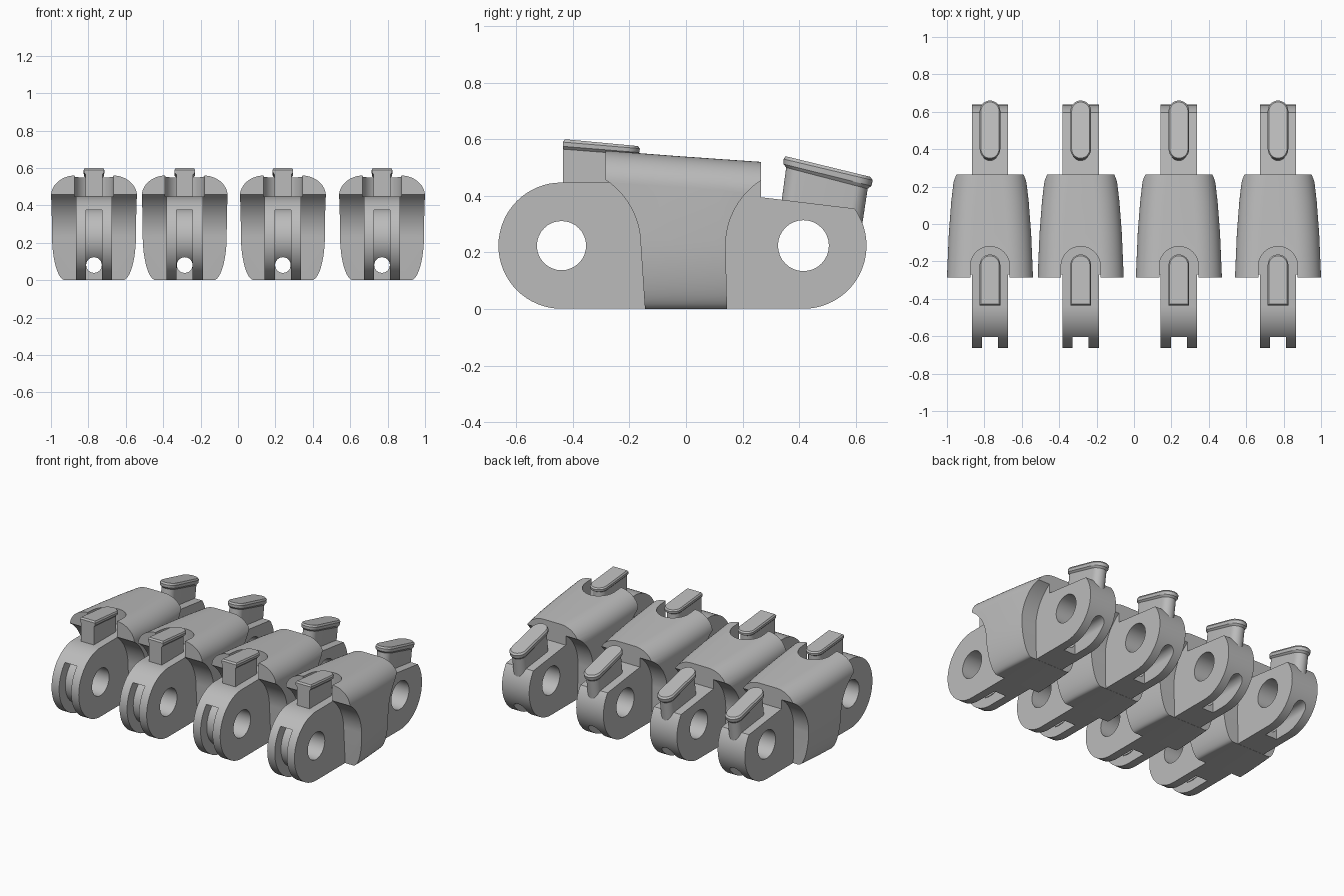
import bpy, bmesh
from math import cos, sin, pi, radians
from mathutils import Vector

cube = bpy.data.objects.get("Cube")
if cube:
    bpy.data.objects.remove(cube, do_unlink=True)

grey = bpy.data.materials.new("plain grey")
grey.use_nodes = True
COLOUR = (0.5, 0.5, 0.5, 1)
grey.diffuse_color = COLOUR
grey.node_tree.nodes["Principled BSDF"].inputs["Base Color"].default_value = COLOUR


def loft(name, rings):
    """Solid through a list of closed rings with equal point counts."""
    bm = bmesh.new()
    loops = [[bm.verts.new(p) for p in ring] for ring in rings]
    n = len(loops[0])
    for a, b in zip(loops, loops[1:]):
        for i in range(n):
            j = (i + 1) % n
            bm.faces.new((a[i], a[j], b[j], b[i]))
    bm.faces.new(loops[0][::-1])
    bm.faces.new(loops[-1])
    bmesh.ops.recalc_face_normals(bm, faces=bm.faces[:])
    mesh = bpy.data.meshes.new(name)
    bm.to_mesh(mesh)
    bm.free()
    mesh.materials.append(grey)
    obj = bpy.data.objects.new(name, mesh)
    bpy.context.collection.objects.link(obj)
    return obj


def arc(cy, cz, r, start, end, n=32):
    angles = [radians(start + (end - start) * i / n) for i in range(n + 1)]
    return [(cy + r * cos(a), cz + r * sin(a)) for a in angles]


def side_prism(name, profile, half):
    """Extrude a (y, z) profile across x."""
    return loft(name, [[(x, y, z) for y, z in profile] for x in (-half, half)])


def box(name, half, y0, y1, z0, z1):
    return side_prism(name, [(y0, z0), (y1, z0), (y1, z1), (y0, z1)], half)


def tab_ring(hw, y0, y1, z0, z1, round_front):
    """Sloped outline of a tab with rounded ends."""
    pts = arc(0, y1 - hw, hw, 0, 180, 16)
    pts += arc(0, y0 + hw, hw, 180, 360, 16) if round_front else [(-hw, y0), (hw, y0)]
    return [(x, y, z0 + (z1 - z0) * (y - y0) / (y1 - y0)) for x, y in pts]


def combine(base, other, operation):
    """Apply a boolean and drop the second solid."""
    mod = base.modifiers.new("join", "BOOLEAN")
    mod.object, mod.operation, mod.solver = other, operation, "EXACT"
    graph = bpy.context.evaluated_depsgraph_get()
    mesh = bpy.data.meshes.new_from_object(base.evaluated_get(graph))
    base.modifiers.clear()
    base.data = mesh
    bpy.data.objects.remove(other, do_unlink=True)


FRONT, REAR, AXIS, R = -0.44, 0.415, 0.224, 0.223


# Rounded, tapering shell
def shell_ring(y, half, top):
    right = []
    for i in range(13):
        a = -pi / 2 + pi / 2 * i / 12
        right.append((half - 0.07 + 0.07 * cos(a), 0.24 + 0.24 * sin(a)))
    for i in range(13):
        a = pi / 2 * i / 12
        right.append((half - 0.13 + 0.13 * cos(a), top - 0.11 + 0.11 * sin(a)))
    return [(x, y, z) for x, z in right] + [(-x, y, z) for x, z in reversed(right)]


bone = loft("finger_segment", [shell_ring(-0.285, 0.23, 0.56),
                               shell_ring(-0.05, 0.22, 0.542),
                               shell_ring(0.12, 0.207, 0.53),
                               shell_ring(0.265, 0.19, 0.52)])

# Clearance for the neighbouring knuckles
front_clear = [(-0.145, -0.05), (-0.145, 0)] + arc(FRONT, AXIS, 0.28, 0, 90) + [(-0.9, 0.504), (-0.9, -0.05)]
rear_clear = [(0.145, -0.05), (0.145, 0)] + arc(REAR, AXIS, 0.275, 180, 90) + [(0.9, 0.499), (0.9, -0.05)]
for profile in (front_clear, rear_clear):
    combine(bone, side_prism("clearance", profile, 0.4), "DIFFERENCE")

# Central tongue with both hinge knuckles
tongue = (arc(FRONT, AXIS, R, 90, 270) + arc(REAR, AXIS, R, -90, 36)
          + [(0.265, 0.395), (0.265, 0.48), (-0.1, 0.447)])
combine(bone, side_prism("tongue", tongue, 0.097), "UNION")

# U-shaped pocket behind the front tab
pocket = [tab_ring(0.105, -0.5, -0.12, z, z, False) for z in (0.447, 0.7)]
combine(bone, loft("pocket", pocket), "DIFFERENCE")

# Hinge holes
for y, r in ((FRONT, 0.087), (REAR, 0.09)):
    combine(bone, side_prism("hinge_hole", arc(y, AXIS, r, 0, 348.75, 31), 0.3), "DIFFERENCE")

# Cord groove around the front knuckle, slot under the rear one
groove = box("groove", 0.043, -0.8, -0.3, -0.1, 0.375)
combine(groove, side_prism("groove_core", arc(FRONT, AXIS, 0.16, 0, 354.375, 63), 0.2), "DIFFERENCE")
combine(bone, groove, "DIFFERENCE")
combine(bone, box("rear_slot", 0.0415, 0.33, 0.8, -0.1, 0.081), "DIFFERENCE")

# Lengthwise cord hole
circle = arc(0, 0.081, 0.042, 0, 345, 23)
hole = [[(x, y, z) for x, z in circle] for y in (-0.9, 0.9)]
combine(bone, loft("cord_hole", hole), "DIFFERENCE")

# Front tab: narrow stem with a lipped, sloping cap
front_tab = [tab_ring(0.045, -0.435, -0.18, 0.42, 0.42, False),
             tab_ring(0.045, -0.435, -0.18, 0.565, 0.545, False),
             tab_ring(0.054, -0.435, -0.165, 0.575, 0.553, False),
             tab_ring(0.055, -0.435, -0.163, 0.59, 0.567, False),
             tab_ring(0.049, -0.428, -0.17, 0.6, 0.576, False)]
combine(bone, loft("front_tab", front_tab), "UNION")

# Rear hook: leaning stem with a rounded, sloping cap
rear_hook = [tab_ring(0.045, 0.335, 0.62, 0.36, 0.28, True),
             tab_ring(0.045, 0.354, 0.642, 0.5, 0.425, True),
             tab_ring(0.054, 0.345, 0.655, 0.512, 0.435, True),
             tab_ring(0.055, 0.345, 0.66, 0.53, 0.455, True),
             tab_ring(0.048, 0.352, 0.652, 0.54, 0.467, True)]
combine(bone, loft("rear_hook", rear_hook), "UNION")

# Smooth the curved faces, keep hard edges
bpy.ops.object.select_all(action="DESELECT")
bone.select_set(True)
bpy.context.view_layer.objects.active = bone
bpy.ops.object.shade_smooth_by_angle(angle=radians(30))

# Four matching segments in a row
for i, x in enumerate((-0.77, -0.285, 0.24, 0.77)):
    part = bone if i == 0 else bone.copy()
    if i:
        bpy.context.collection.objects.link(part)
    part.name = "finger_segment_%d" % (i + 1)
    part.location = Vector((x, 0, 0))
